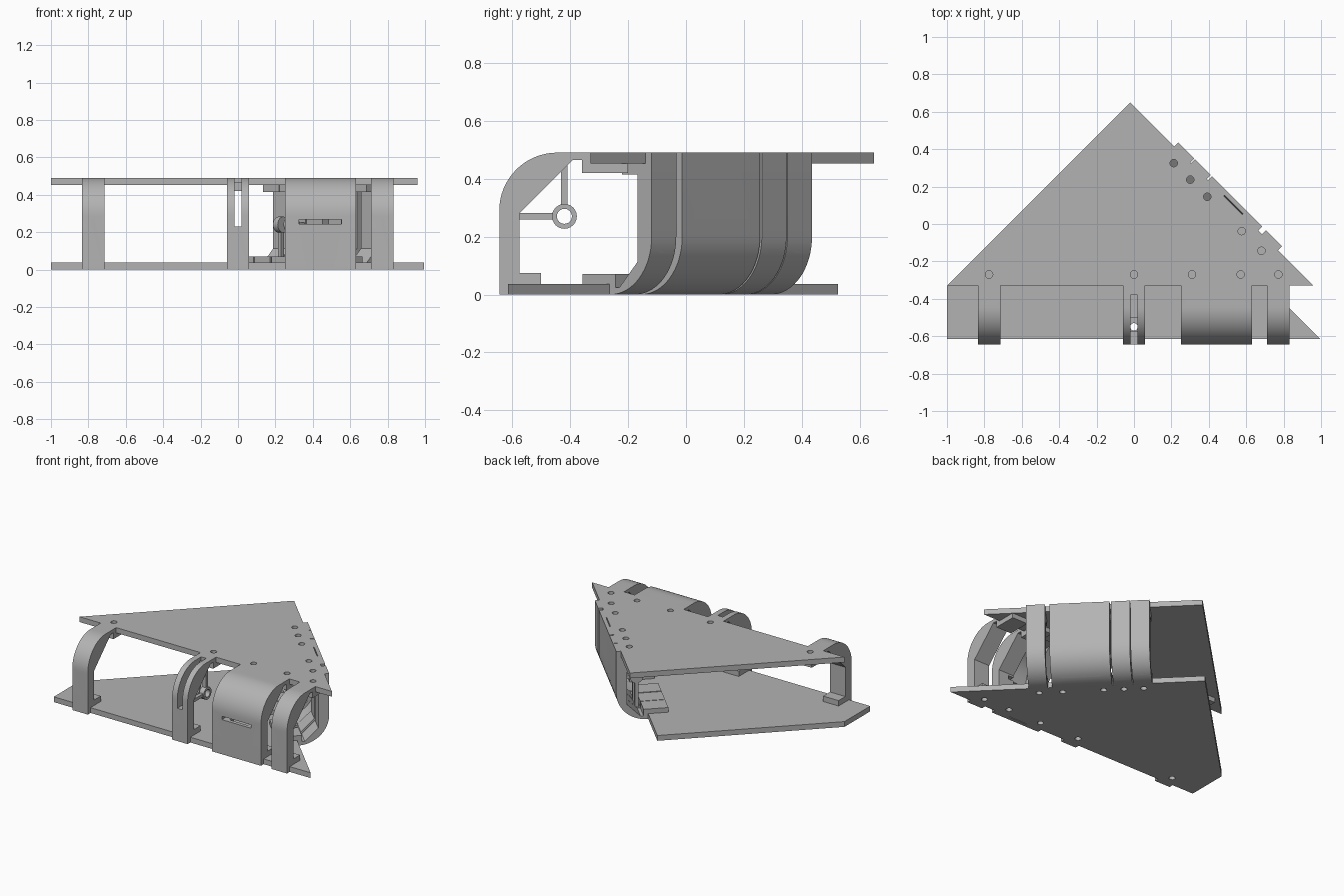
import bpy, bmesh, math
from mathutils import Matrix, Vector

if "Cube" in bpy.data.objects:
    bpy.data.objects.remove(bpy.data.objects["Cube"])

grey = bpy.data.materials.new("light grey")
grey.use_nodes = True
grey.diffuse_color = (0.45, 0.45, 0.45, 1)
grey.node_tree.nodes["Principled BSDF"].inputs["Base Color"].default_value = (0.45, 0.45, 0.45, 1)

H, T, R, OUT, RIB = 0.49, 0.037, 0.2, 0.03, 0.12
q = math.sqrt(0.5)


def frame(origin, u, v, w):
    m = Matrix((u, v, w)).transposed().to_4x4()
    m.translation = origin
    return m


# Each side: u runs along the edge, v points outwards, w from foot to flange
WORLD = Matrix.Identity(4)
FRONT = frame((0, -0.615, 0), (1, 0, 0), (0, -1, 0), (0, 0, 1))
SIDE = frame((0.315, 0.315, H), (q, -q, 0), (q, q, 0), (0, 0, -1))


def finish(bm, name, m):
    bm.transform(m)
    bmesh.ops.recalc_face_normals(bm, faces=bm.faces)
    me = bpy.data.meshes.new(name)
    bm.to_mesh(me)
    bm.free()
    me.materials.append(grey)
    ob = bpy.data.objects.new(name, me)
    bpy.context.collection.objects.link(ob)
    return ob


def extrude(bm, pts, step):
    face = bm.faces.new([bm.verts.new(p) for p in pts])
    r = bmesh.ops.extrude_face_region(bm, geom=[face])
    bmesh.ops.translate(bm, vec=step,
                        verts=[e for e in r["geom"] if isinstance(e, bmesh.types.BMVert)])


def add_box(bm, lo, hi):
    pts = [(lo[0], lo[1], lo[2]), (hi[0], lo[1], lo[2]), (hi[0], hi[1], lo[2]), (lo[0], hi[1], lo[2])]
    extrude(bm, pts, (0, 0, hi[2] - lo[2]))


def add_rod(bm, centre, r, length, axis="Z"):
    turn = Matrix.Rotation(math.pi / 2, 4, "Y") if axis == "X" else Matrix.Identity(4)
    bmesh.ops.create_cone(bm, cap_ends=True, segments=24, radius1=r, radius2=r, depth=length,
                          matrix=Matrix.Translation(centre) @ turn)


def cut(ob, bm, m):
    tool = finish(bm, "cutter", m)
    tool.hide_render = True
    mod = ob.modifiers.new("holes", "BOOLEAN")
    mod.operation, mod.solver, mod.object = "DIFFERENCE", "EXACT", tool
    bpy.context.view_layer.update()
    dg = bpy.context.evaluated_depsgraph_get()
    me = bpy.data.meshes.new_from_object(ob.evaluated_get(dg))
    ob.modifiers.clear()
    ob.data = me
    bpy.data.objects.remove(tool)


def arc(r, n=16):
    c = (OUT - R, H - R)
    return [(c[0] + r * math.cos(a), c[1] + r * math.sin(a))
            for a in (math.pi / 2 * i / n for i in range(n + 1))]


def rib_profile(d):
    end = max(-d + 0.05, -0.225)
    return ([(OUT, 0)] + arc(R) +
            [(-d, H), (-d, H - T), (-d - 0.13, H - T), (-d - 0.13, H - 0.07), (-d + 0.03, H - 0.07),
             (-d + 0.03, H - 0.025), (end, H - 0.025), (-0.04, H - 0.025 + end + 0.04),
             (-0.04, 0.075), (-0.115, 0.075), (-0.115, T), (0, T), (0, 0)])


def shell_profile(d):
    t = 0.025
    return [(OUT, 0)] + arc(R) + [(-d, H), (-d, H - t)] + arc(R - t)[::-1] + [(OUT - t, 0)]


def strip(name, m, profile, u, width):
    bm = bmesh.new()
    extrude(bm, [(u - width / 2, v, w) for v, w in profile], (width, 0, 0))
    return finish(bm, name, m)


def shade(ob):
    bpy.ops.object.select_all(action="DESELECT")
    ob.select_set(True)
    bpy.context.view_layer.objects.active = ob
    bpy.ops.object.shade_smooth_by_angle(angle=math.radians(25))


def build_side(label, m, d, ends, slotted, cover, pin_w, slit_w, slot_w, hub):
    ribs = [cover - 0.13, cover + 0.13]
    parts = []
    for u in ends + [slotted] + ribs:
        ob = strip(label + "_bracket", m, rib_profile(d), u, RIB)
        bm = bmesh.new()
        # screw holes through foot and flange
        add_rod(bm, (u, -0.065, 0.05), 0.02, 0.2)
        add_rod(bm, (u, -d - 0.06, H - 0.05), 0.02, 0.2)
        if u in ends:
            add_box(bm, (u - 0.007, -0.1, pin_w - 0.015), (u + 0.007, 0.1, pin_w + 0.015))
            add_box(bm, (u - 0.007, -d + 0.055, H - 0.1), (u + 0.007, -d + 0.085, H + 0.1))
        if u == slotted:
            add_box(bm, (u - 0.02, -d + 0.05, slot_w), (u + 0.02, 0.1, H + 0.1))
        cut(ob, bm, m)
        parts.append(ob)
    parts.append(strip(label + "_cover", m, shell_profile(d), cover, 0.14))
    # long slits in the wide cover
    for ob in parts[-3:]:
        bm = bmesh.new()
        add_box(bm, (cover - 0.113, -0.1, slit_w - 0.012), (cover + 0.113, 0.1, slit_w + 0.012))
        add_box(bm, (cover - 0.113, -d + 0.06, H - 0.12), (cover + 0.113, -d + 0.085, H + 0.1))
        cut(ob, bm, m)
    for ob in parts:
        shade(ob)
    # pair of guide rings with two arms each, either side of the slot
    hv, hw = hub
    for du in (-0.04, 0.04):
        u = slotted + du
        bm = bmesh.new()
        add_rod(bm, (u, hv, hw), 0.043, 0.036, "X")
        ring = finish(bm, label + "_guide_ring", m)
        bm = bmesh.new()
        add_rod(bm, (u, hv, hw), 0.026, 0.1, "X")
        cut(ring, bm, m)
        shade(ring)
        bm = bmesh.new()
        add_box(bm, (u - 0.012, hv + 0.035, hw - 0.011), (u + 0.012, -0.035, hw + 0.011))
        add_box(bm, (u - 0.012, hv - 0.011, hw + 0.035), (u + 0.012, hv + 0.011, H - 0.02))
        finish(bm, label + "_guide_arms", m)


front = dict(ends=[-0.775, 0.772], slotted=0.0, cover=0.44)
side = dict(ends=[-0.08, 0.583], slotted=0.045, cover=0.304)
FD, SD = 0.285, 0.177


def positions(s):
    return s["ends"] + [s["slotted"], s["cover"] - 0.13, s["cover"] + 0.13]


# Bottom and top plates, with screw holes along the two bracket edges
plates = [
    ("bottom_plate", 0, [(-1, -0.615), (0.995, -0.615), (-0.145, 0.525), (-1, -0.33)], -0.065, -SD - 0.06),
    ("top_plate", H - T, [(-1, -0.33), (0.96, -0.33), (-0.02, 0.65)], -FD - 0.06, -0.065)]
for name, z, outline, fv, sv in plates:
    bm = bmesh.new()
    extrude(bm, [(x, y, z) for x, y in outline], (0, 0, T))
    plate = finish(bm, name, WORLD)
    bm = bmesh.new()
    for m, s, v in ((FRONT, front, fv), (SIDE, side, sv)):
        for u in positions(s):
            p = m @ Vector((u, v, 0))
            add_rod(bm, (p.x, p.y, z), 0.02, 0.2)
    cut(plate, bm, WORLD)

build_side("front", FRONT, FD, pin_w=0.255, slit_w=0.255, slot_w=0.23, hub=(-0.195, 0.27), **front)
build_side("side", SIDE, SD, pin_w=0.36, slit_w=0.2, slot_w=0.335, hub=(-0.125, 0.25), **side)
